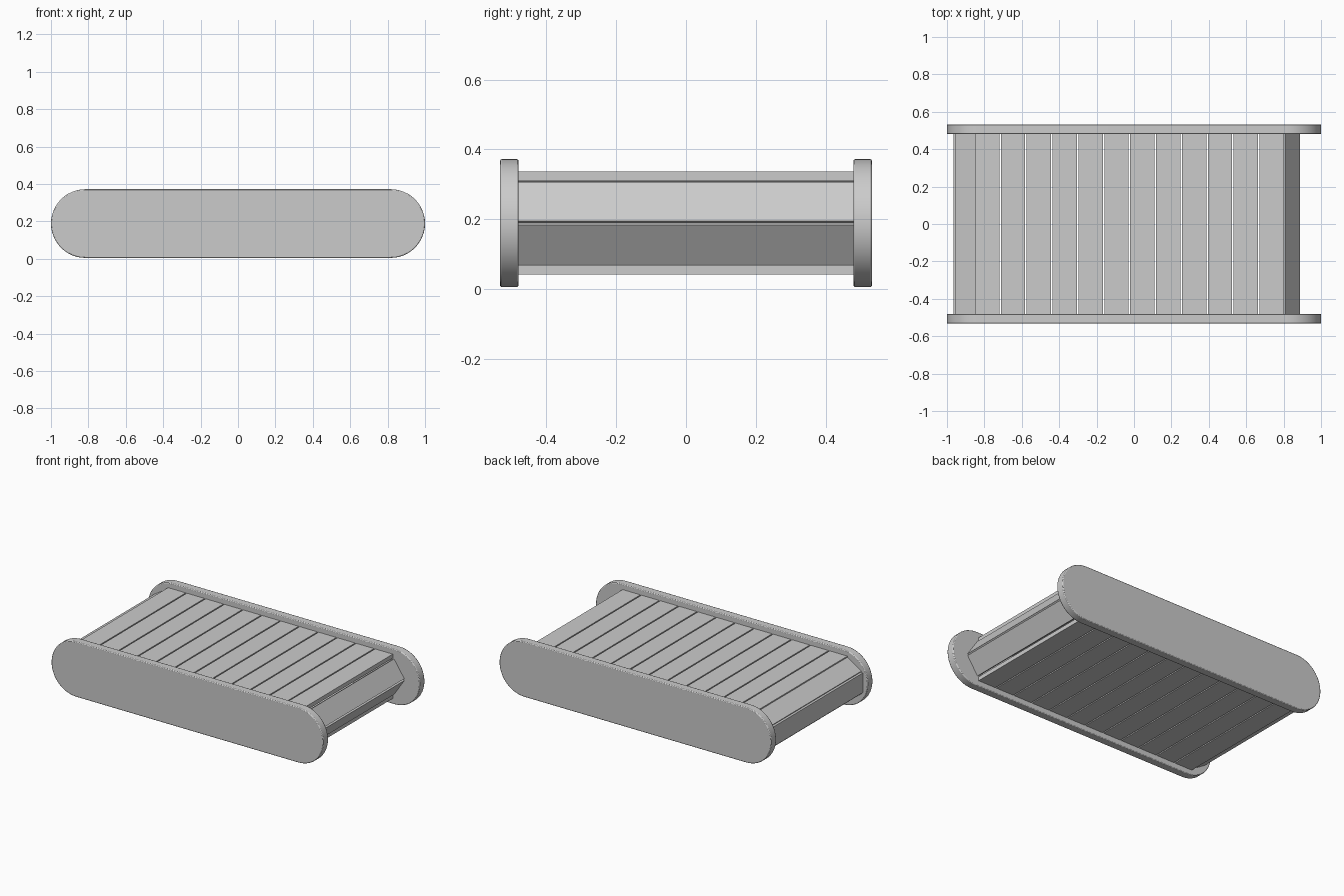
import bpy, bmesh, math
from mathutils import Vector

if "Cube" in bpy.data.objects:
    bpy.data.objects.remove(bpy.data.objects["Cube"])

CZ = 0.1885          # height of the conveyor's centre line
THICK = 0.027        # slat thickness
HALF = 0.482         # half length of a slat across the belt
PITCH = 0.1384
GAP = 0.004


def prism(name, pts, y0, y1):
    """Extrude a closed x-z outline from y0 to y1."""
    bm = bmesh.new()
    face = bm.faces.new([bm.verts.new((x, y0, z)) for x, z in pts])
    ext = bmesh.ops.extrude_face_region(bm, geom=[face])
    verts = [v for v in ext["geom"] if isinstance(v, bmesh.types.BMVert)]
    bmesh.ops.translate(bm, verts=verts, vec=(0, y1 - y0, 0))
    bmesh.ops.recalc_face_normals(bm, faces=bm.faces)
    mesh = bpy.data.meshes.new(name)
    bm.to_mesh(mesh)
    bm.free()
    ob = bpy.data.objects.new(name, mesh)
    bpy.context.collection.objects.link(ob)
    return ob


def slat(name, a, b):
    """Flat slat whose outer face runs from a to b, thickened towards the core."""
    a, b = Vector(a), Vector(b)
    d = (b - a).normalized()
    n = Vector((-d.y, d.x))
    mid = (a + b) / 2
    core = Vector((max(-0.8, min(0.8, mid.x)), CZ))
    if n.dot(core - mid) < 0:
        n = -n
    n *= THICK
    prism(name, [a, b, b + n, a + n], -HALF, HALF)


# Rounded side plates
R = 0.1835
outline = []
for cx, start in ((1 - R, -90), (-1 + R, 90)):
    for i in range(25):
        t = math.radians(start + 180 * i / 24)
        outline.append((cx + R * math.cos(t), CZ + R * math.sin(t)))
for side, y0, y1 in (("front", -0.533, -0.48), ("back", 0.48, 0.533)):
    plate = prism(side + "_side_plate", outline, y0, y1)
    bev = plate.modifiers.new("edge_bevel", "BEVEL")
    bev.width = 0.005
    bev.segments = 2
    bev.limit_method = "ANGLE"
    bev.angle_limit = math.radians(40)
    bpy.ops.object.select_all(action="DESELECT")
    bpy.context.view_layer.objects.active = plate
    plate.select_set(True)
    bpy.ops.object.shade_smooth_by_angle(angle=math.radians(30))

# Straight runs of slats on top and bottom
for k in range(12):
    x1 = 0.806 - PITCH * k - GAP
    x0 = x1 - PITCH + 2 * GAP
    slat(f"top_slat_{k + 1}", (x0, 0.336), (x1, 0.336))
    slat(f"bottom_slat_{k + 1}", (x0, 0.041), (x1, 0.041))

# Slats turning around each end
slat("right_upper_slat", (0.811, 0.307), (0.887, 0.195))
slat("right_lower_slat", (0.887, 0.183), (0.811, 0.070))
slat("left_upper_slat", (-0.838, 0.336), (-0.954, 0.264))
slat("left_end_slat", (-0.964, 0.254), (-0.964, 0.123))
slat("left_lower_slat", (-0.954, 0.113), (-0.838, 0.041))
